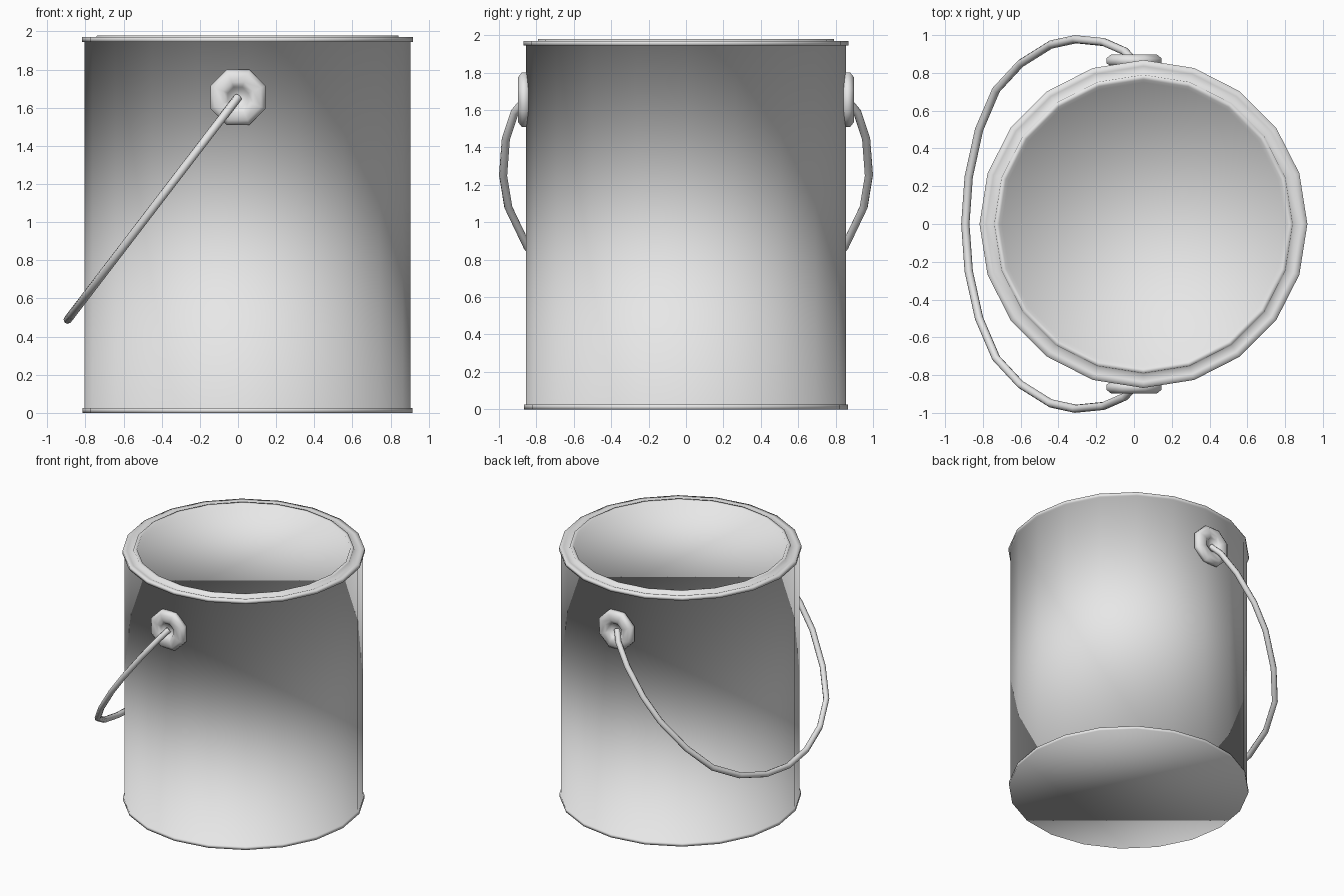
import bpy
import bmesh
from math import cos, sin, pi
from mathutils import Vector

cube = bpy.data.objects.get("Cube")
if cube:
    bpy.data.objects.remove(cube, do_unlink=True)

CAN_X = 0.05      # the can sits off centre, balancing the handle
PIVOT_Z = 1.655   # height of the handle ears

metal = bpy.data.materials.new("grey_metal")
metal.use_nodes = True
GREY = (0.8, 0.8, 0.8, 1)
metal.diffuse_color = GREY
metal.node_tree.nodes["Principled BSDF"].inputs["Base Color"].default_value = GREY


def lathe(name, profile, sides, place, phase=0.0):
    """Revolve (radius, height) points and cap both ends with one face."""
    bm = bmesh.new()
    angles = [phase + 2 * pi * i / sides for i in range(sides)]
    rings = [[bm.verts.new(place(r * cos(a), r * sin(a), h)) for a in angles]
             for r, h in profile]
    for low, high in zip(rings, rings[1:]):
        for i in range(sides):
            j = (i + 1) % sides
            bm.faces.new((low[i], low[j], high[j], high[i]))
    bm.faces.new(rings[0])
    bm.faces.new(rings[-1])
    bmesh.ops.recalc_face_normals(bm, faces=bm.faces)
    for face in bm.faces:
        face.smooth = True
    mesh = bpy.data.meshes.new(name)
    bm.to_mesh(mesh)
    bm.free()
    mesh.materials.append(metal)
    obj = bpy.data.objects.new(name, mesh)
    bpy.context.collection.objects.link(obj)
    return obj


# Can: bottom lip, straight wall, top lip, groove, raised lid ring, sunken lid
can_profile = [
    (0.865, 0.0), (0.865, 0.025), (0.855, 0.025),
    (0.855, 1.945), (0.868, 1.945), (0.868, 1.97), (0.835, 1.97),
    (0.795, 1.955), (0.79, 1.98), (0.765, 1.98), (0.75, 1.935),
]
lathe("paint_can", can_profile, 20, lambda x, y, h: Vector((x + CAN_X, y, h)))

# Ears: rounded eight-sided washers with a recessed middle
ear_profile = [
    (0.13, 0.835), (0.157, 0.85), (0.157, 0.878), (0.13, 0.898),
    (0.085, 0.898), (0.058, 0.885), (0.05, 0.862),
]
for name, side in (("front_ear", -1), ("back_ear", 1)):
    lathe(name, ear_profile, 8,
          lambda x, y, h, s=side: Vector((x, s * h, PIVOT_Z + y)), pi / 8)

# Handle: a wire bail hanging towards -x, given as (reach, half width)
half = [(0, 0.86), (0.05, 0.915), (0.16, 0.963), (0.31, 0.978), (0.44, 0.95),
        (0.6, 0.85), (0.73, 0.71), (0.82, 0.5), (0.875, 0.25)]
path = half + [(0.893, 0)] + [(t, -y) for t, y in reversed(half)]
curve = bpy.data.curves.new("handle", "CURVE")
curve.dimensions = "3D"
curve.bevel_depth = 0.022
curve.bevel_resolution = 2
curve.use_fill_caps = True
spline = curve.splines.new("POLY")
spline.points.add(len(path) - 1)
for point, (t, y) in zip(spline.points, path):
    point.co = (-t, y, PIVOT_Z - 1.306 * t, 1)
spline.use_smooth = True
curve.materials.append(metal)
handle = bpy.data.objects.new("handle", curve)
bpy.context.collection.objects.link(handle)
bpy.ops.object.select_all(action="DESELECT")
handle.select_set(True)
bpy.context.view_layer.objects.active = handle
bpy.ops.object.convert(target="MESH")
